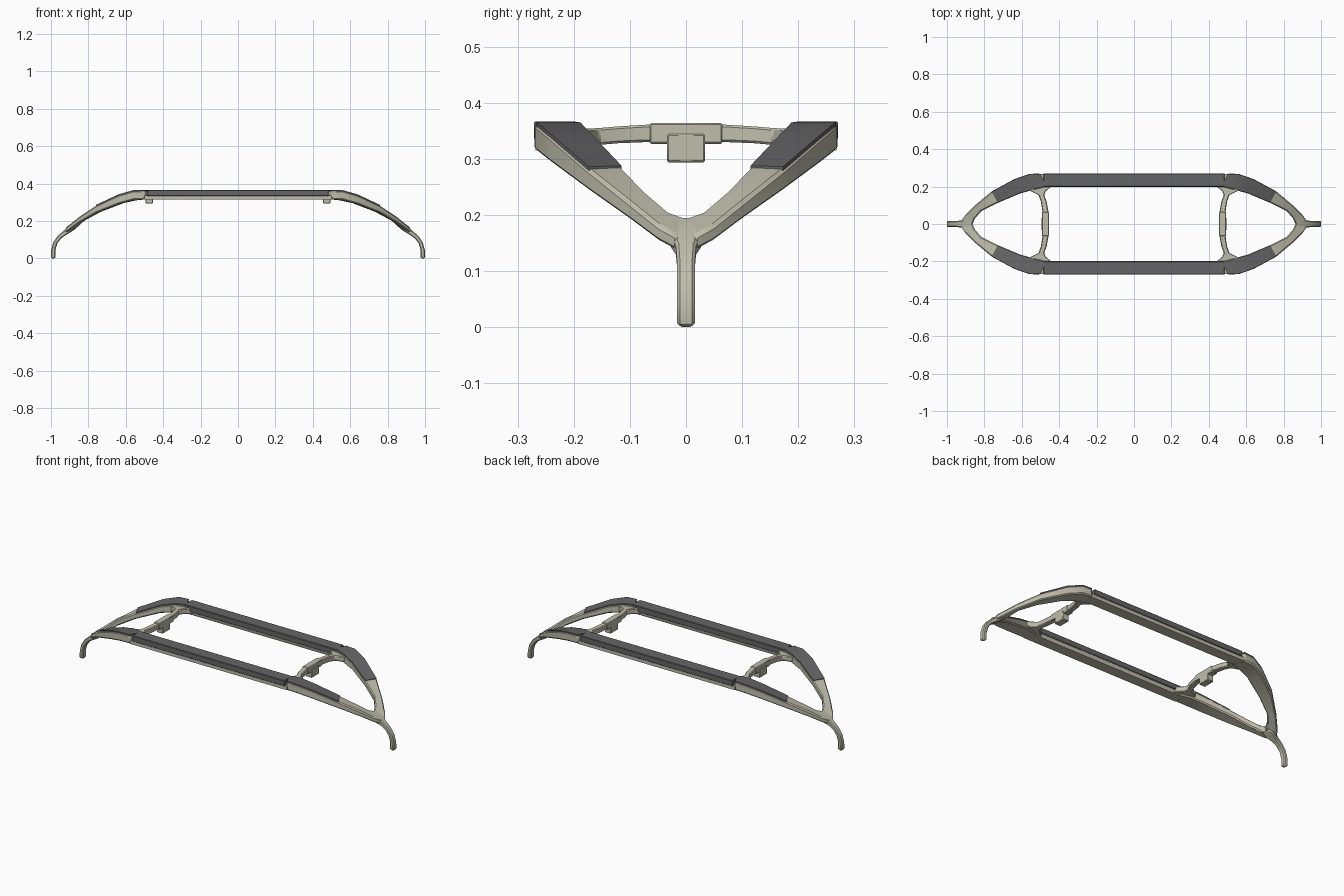
import bpy, bmesh, math

cube = bpy.data.objects.get("Cube")
if cube:
    bpy.data.objects.remove(cube, do_unlink=True)


def material(name, rgb):
    m = bpy.data.materials.new(name)
    m.use_nodes = True
    m.diffuse_color = (*rgb, 1)
    m.node_tree.nodes["Principled BSDF"].inputs["Base Color"].default_value = (*rgb, 1)
    return m


BEIGE = material("warm grey frame", (0.52, 0.51, 0.41))
DARK = material("dark grey pad", (0.13, 0.13, 0.135))


def loft(name, rings, mat, mirror, bevel=0.0, start_cap=True, smooth=True):
    """Skin a chain of equal-sized rings, then mirror and bevel it."""
    bm = bmesh.new()
    loops = [[bm.verts.new(p) for p in ring] for ring in rings]
    for a, b in zip(loops, loops[1:]):
        n = len(a)
        for i in range(n):
            bm.faces.new((a[i], a[(i + 1) % n], b[(i + 1) % n], b[i]))
    if start_cap:
        bm.faces.new(loops[0])
    bm.faces.new(loops[-1])
    bmesh.ops.recalc_face_normals(bm, faces=bm.faces)
    if not start_cap:
        # an open shell still needs its outside facing out
        if bm.calc_volume(signed=True) < 0:
            bmesh.ops.reverse_faces(bm, faces=bm.faces)
    mesh = bpy.data.meshes.new(name)
    bm.to_mesh(mesh)
    bm.free()
    mesh.materials.append(mat)
    ob = bpy.data.objects.new(name, mesh)
    bpy.context.collection.objects.link(ob)
    if smooth:
        bpy.ops.object.select_all(action="DESELECT")
        ob.select_set(True)
        bpy.context.view_layer.objects.active = ob
        bpy.ops.object.shade_smooth_by_angle(angle=math.radians(30))
    if mirror:
        mod = ob.modifiers.new("mirror", "MIRROR")
        mod.use_axis = ("x" in mirror, "y" in mirror, False)
        mod.merge_threshold = 0.0005
    if bevel:
        mod = ob.modifiers.new("bevel", "BEVEL")
        mod.width = bevel
        mod.segments = 1
        mod.limit_method = "ANGLE"
        mod.angle_limit = math.radians(40)
    return ob


def box_rings(x0, x1, y0, y1, z0, z1):
    return [[(x, y0, z0), (x, y1, z0), (x, y1, z1), (x, y0, z1)] for x in (x0, x1)]


# Arm stations: outer edge (x, y, top), inner edge (x, y, top), underside (outer, inner)
arm = [
    ((0.50, 0.27, 0.363), (0.47, 0.20, 0.363), (0.315, 0.315)),
    ((0.56, 0.268, 0.361), (0.53, 0.185, 0.361), (0.313, 0.313)),
    ((0.64, 0.24, 0.338), (0.61, 0.163, 0.338), (0.291, 0.296)),
    ((0.76, 0.175, 0.282), (0.73, 0.112, 0.284), (0.243, 0.25)),
    ((0.85, 0.10, 0.222), (0.815, 0.070, 0.242), (0.19, 0.205)),
    ((0.90, 0.05, 0.182), (0.85, 0.030, 0.207), (0.153, 0.172)),
    ((0.925, 0.016, 0.163), (0.865, -0.004, 0.195), (0.135, 0.16)),
]
arm_rings = [[o, i, (i[0], i[1], b[1]), (o[0], o[1], b[0])] for o, i, b in arm]
loft("side_arm", arm_rings, BEIGE, "xy", 0.006)

# Straight rails: pale lower channel, dark cap, thin inner lip
loft("rail_base", [[(x, 0.268, 0.336), (x, 0.202, 0.336), (x, 0.208, 0.315), (x, 0.268, 0.315)]
                   for x in (0, 0.50)], BEIGE, "xy", start_cap=False)
loft("rail_cap", [[(x, 0.271, 0.367), (x, 0.199, 0.367), (x, 0.199, 0.334), (x, 0.271, 0.334)]
                  for x in (0, 0.485)], DARK, "xy", 0.003, start_cap=False)

# Dark pads lying on the upper face of each arm
pad_rings = []
for o, i, b in arm[:4]:
    pad_rings.append([(o[0], o[1] - 0.002, o[2] + 0.004), (i[0], i[1] + 0.003, i[2] + 0.004),
                      (i[0], i[1] + 0.003, i[2] - 0.003), (o[0], o[1] - 0.002, o[2] - 0.003)])
loft("arm_pad", pad_rings, DARK, "xy")

# End legs: upper edge (x, z), lower edge (x, z), half width
leg = [
    ((0.865, 0.197), (0.865, 0.160), 0.026),
    ((0.90, 0.177), (0.89, 0.143), 0.030),
    ((0.93, 0.150), (0.92, 0.125), 0.018),
    ((0.965, 0.120), (0.947, 0.106), 0.016),
    ((0.988, 0.085), (0.966, 0.080), 0.016),
    ((0.999, 0.045), (0.976, 0.045), 0.016),
    ((1.0, 0.008), (0.976, 0.008), 0.016),
    ((0.997, 0.0), (0.980, 0.0), 0.011),
]
leg_rings = [[(u[0], -w, u[1]), (u[0], w, u[1]), (l[0], w, l[1]), (l[0], -w, l[1])]
             for u, l, w in leg]
loft("end_leg", leg_rings, BEIGE, "x", 0.005)

# Cross braces: (y, x near, x far, bottom, top)
brace = [
    (0.0, 0.458, 0.490, 0.332, 0.362),
    (0.07, 0.458, 0.490, 0.330, 0.361),
    (0.12, 0.467, 0.498, 0.328, 0.358),
    (0.155, 0.480, 0.510, 0.325, 0.355),
    (0.175, 0.472, 0.550, 0.322, 0.354),
    (0.21, 0.430, 0.570, 0.320, 0.354),
]
brace_rings = [[(a, y, z0), (b, y, z0), (b, y, z1), (a, y, z1)] for y, a, b, z0, z1 in brace]
loft("cross_brace", brace_rings, BEIGE, "xy", 0.004, start_cap=False)

# Centre block with a hanging tab on each brace
loft("brace_block", box_rings(0.455, 0.492, -0.065, 0.065, 0.327, 0.364), BEIGE, "x", 0.003)
loft("brace_tab", box_rings(0.455, 0.494, -0.034, 0.034, 0.294, 0.345), BEIGE, "x", 0.003)
